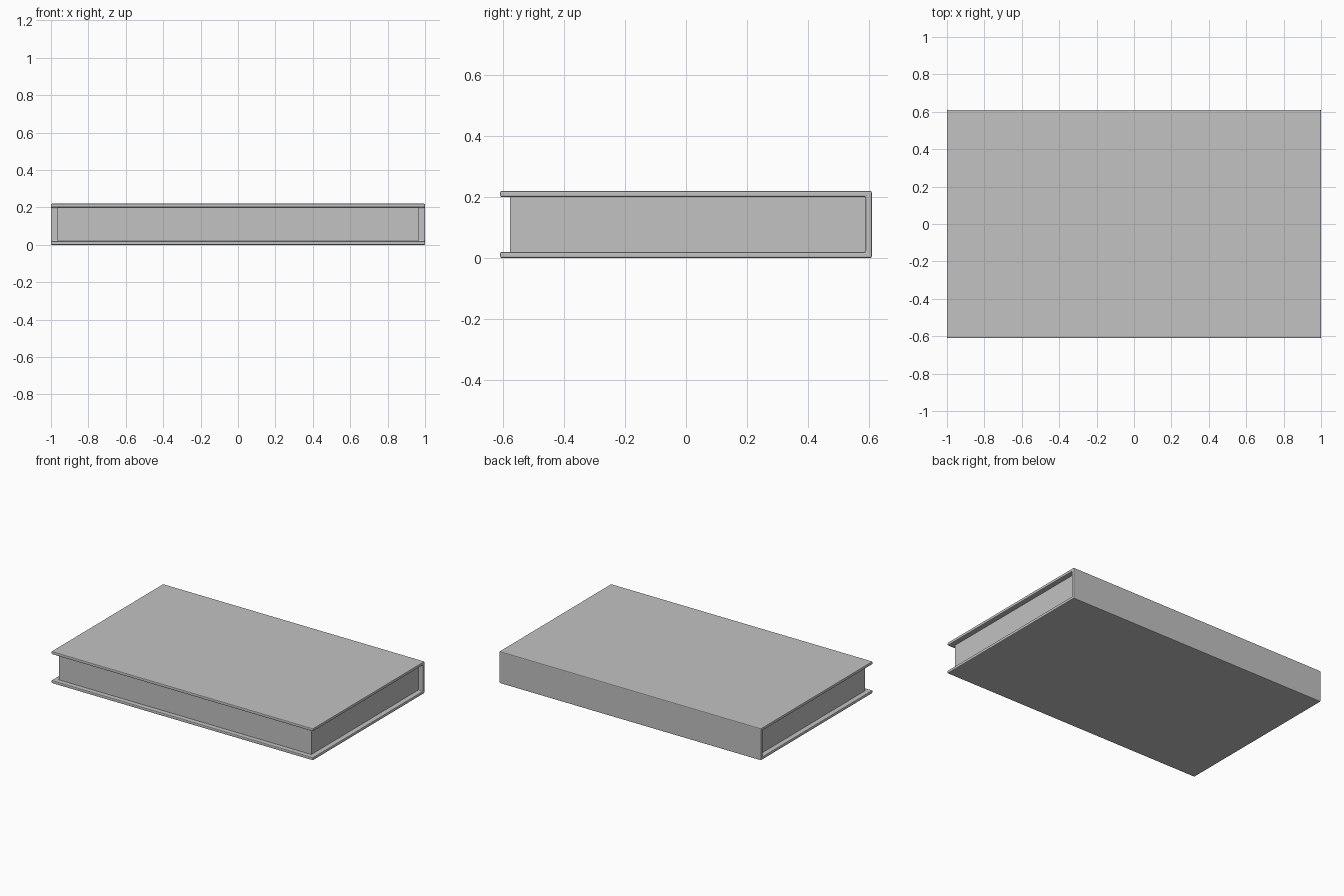
import bpy
import bmesh

if "Cube" in bpy.data.objects:
    bpy.data.objects.remove(bpy.data.objects["Cube"], do_unlink=True)

LENGTH, DEPTH, HEIGHT, BOARD = 2.0, 1.22, 0.22, 0.02

grey = bpy.data.materials.new("plain grey")
grey.use_nodes = True
grey.diffuse_color = (0.54, 0.54, 0.54, 1)
grey.node_tree.nodes["Principled BSDF"].inputs["Base Color"].default_value = grey.diffuse_color


def extrude_profile(name, profile, half_width):
    """Extrude a side outline of (y, z) points along x, centred."""
    bm = bmesh.new()
    face = bm.faces.new([bm.verts.new((-half_width, y, z)) for y, z in profile])
    grown = bmesh.ops.extrude_face_region(bm, geom=[face])["geom"]
    verts = [v for v in grown if isinstance(v, bmesh.types.BMVert)]
    bmesh.ops.translate(bm, verts=verts, vec=(2 * half_width, 0, 0))
    bmesh.ops.recalc_face_normals(bm, faces=bm.faces)
    mesh = bpy.data.meshes.new(name)
    bm.to_mesh(mesh)
    bm.free()
    mesh.materials.append(grey)
    obj = bpy.data.objects.new(name, mesh)
    bpy.context.collection.objects.link(obj)
    return obj


# Cover: two boards joined by the spine at the back, with softened edges
front, back = -DEPTH / 2, DEPTH / 2
cover = extrude_profile("cover", [
    (front, 0), (back, 0), (back, HEIGHT), (front, HEIGHT),
    (front, HEIGHT - BOARD), (back - BOARD, HEIGHT - BOARD),
    (back - BOARD, BOARD), (front, BOARD)], LENGTH / 2)
bevel = cover.modifiers.new("soft edges", "BEVEL")
bevel.width = 0.005
bevel.segments = 2

# Page block: set in from the open edges, tucked against the boards and spine
page_front, page_back = front + 0.033, back - BOARD
extrude_profile("page_block", [
    (page_front, BOARD), (page_back, BOARD),
    (page_back, HEIGHT - BOARD), (page_front, HEIGHT - BOARD)], LENGTH / 2 - 0.035)
